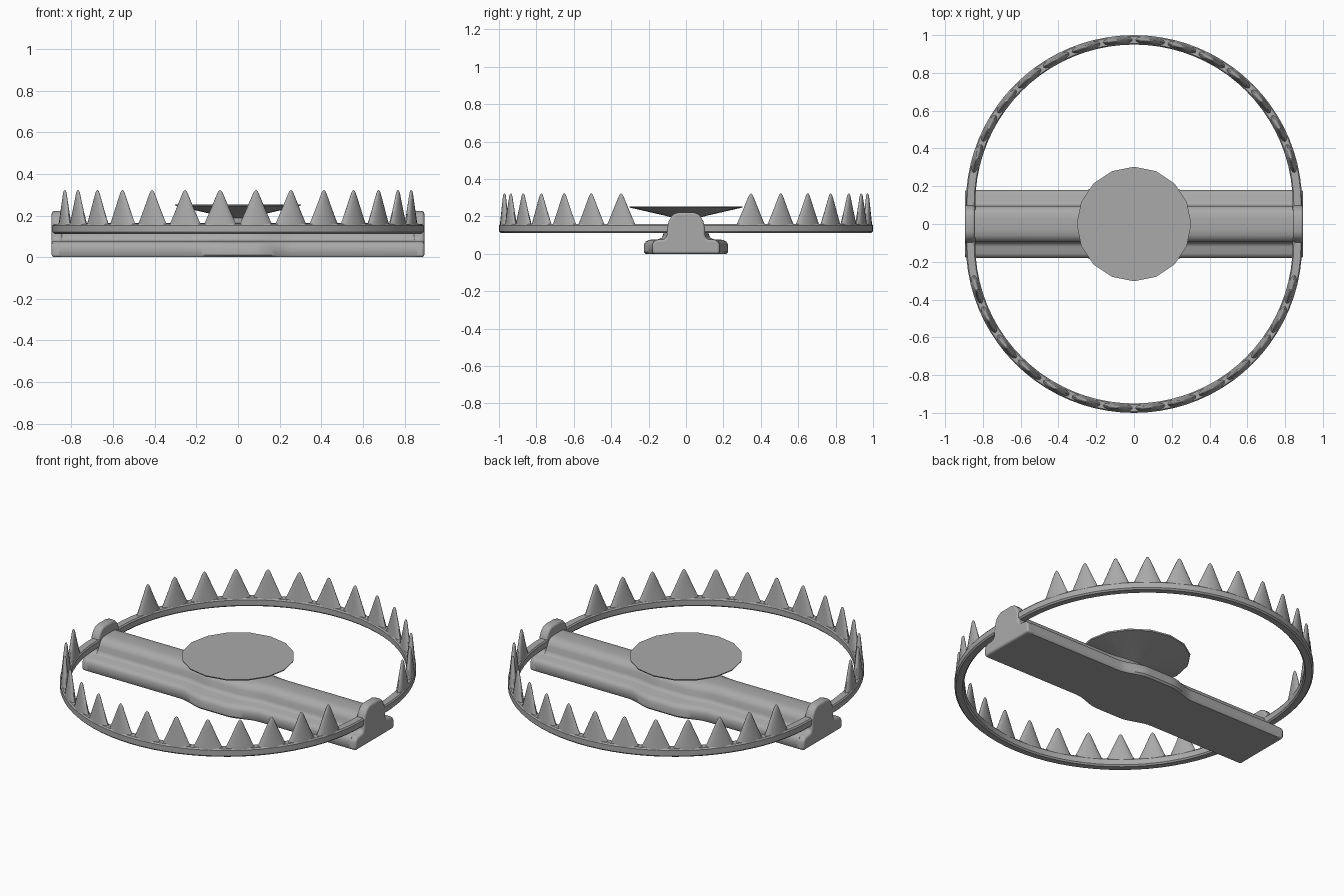
import bpy, bmesh, math

if "Cube" in bpy.data.objects:
    bpy.data.objects.remove(bpy.data.objects["Cube"])

steel = bpy.data.materials.new("grey steel")
steel.diffuse_color = (0.4, 0.4, 0.4, 1)
steel.use_nodes = True
steel.node_tree.nodes["Principled BSDF"].inputs["Base Color"].default_value = steel.diffuse_color


def loft(name, rings, closed=False, bevel=0.0, angle=40):
    """Skin a list of equal-length point rings; cap the ends unless closed."""
    bm = bmesh.new()
    vs = [[bm.verts.new(p) for p in r] for r in rings]
    n, m = len(vs), len(vs[0])
    for i in range(n if closed else n - 1):
        a, b = vs[i], vs[(i + 1) % n]
        for j in range(m):
            k = (j + 1) % m
            bm.faces.new((a[j], a[k], b[k], b[j]))
    if not closed:
        bm.faces.new(vs[0])
        bm.faces.new(vs[-1])
    bmesh.ops.recalc_face_normals(bm, faces=bm.faces)
    me = bpy.data.meshes.new(name)
    bm.to_mesh(me)
    bm.free()
    me.materials.append(steel)
    ob = bpy.data.objects.new(name, me)
    bpy.context.collection.objects.link(ob)
    if bevel:
        mod = ob.modifiers.new("bevel", "BEVEL")
        mod.width, mod.segments, mod.limit_method = bevel, 3, "ANGLE"
    bpy.ops.object.select_all(action="DESELECT")
    ob.select_set(True)
    bpy.context.view_layer.objects.active = ob
    bpy.ops.object.shade_smooth_by_angle(angle=math.radians(angle))
    return ob


def mirrored(half):
    """Close a right-hand (y, z) profile by mirroring it in y."""
    return half + [(-y, z) for y, z in reversed(half)]


# Base: stepped bar with a rounded ridge, widening in the middle
base_profile = mirrored([(.172, 0), (.18, .01), (.18, .05), (.172, .066), (.155, .075),
                         (.12, .078), (.105, .085), (.098, .1), (.095, .125),
                         (.083, .148), (.06, .161), (.03, .165)])


def bulge(x):
    t = min(1, max(0, (.26 - abs(x)) / .18))
    return 1 + .25 * t * t * (3 - 2 * t)


xs = [-.86] + [-.26 + .02 * i for i in range(27)] + [.86]
loft("base_bar", [[(x, y * bulge(x), z) for y, z in base_profile] for x in xs])

# End brackets: domed plates at both ends of the base
bracket_profile = mirrored([(.18, 0), (.18, .05), (.172, .066), (.155, .075),
                            (.12, .078), (.107, .085), (.102, .1), (.1, .15),
                            (.092, .175), (.08, .198), (.063, .214), (.04, .222)])
for side, label in ((-1, "left"), (1, "right")):
    loft("bracket_" + label,
         [[(side * x, y, z) for y, z in bracket_profile] for x in (.842, .895)], bevel=.012)

# Jaw ring: two half circles joined by short straight arms
R, OFF = .865, .11
path = []
for s in (1, -1):
    for i in range(41):
        a = math.pi * i / 40
        path.append((s * math.cos(a), s * math.sin(a), s * OFF))
ring_section = [(-.017, .112), (.017, .112), (.025, .12), (.025, .152),
                (.019, .16), (-.019, .16), (-.025, .152), (-.025, .12)]
loft("jaw_ring", [[((R + d) * c, (R + d) * s + o, z) for d, z in ring_section]
                  for c, s, o in path], closed=True, angle=30)

# Teeth: flattened cones following the ring, fourteen per jaw
tooth_levels = [(.15, .084, .024), (.163, .076, .023), (.18, .068, .021), (.23, .046, .016),
                (.28, .025, .011), (.308, .013, .008), (.318, .007, .005), (.322, .002, .002)]
for s, label in ((1, "back"), (-1, "front")):
    for i in range(14):
        a = math.radians(90 + 11.4 * (i - 6.5))
        rings = []
        for z, w, t in tooth_levels:
            ring = []
            for j in range(14):
                u = 2 * math.pi * j / 14
                b = a + w * math.cos(u) / R
                r = R + t * math.sin(u)
                ring.append((r * math.cos(b), s * (r * math.sin(b) + OFF), z))
            rings.append(ring)
        loft(f"{label}_tooth_{i + 1}", rings, angle=60)

# Trigger plate: sixteen-sided dish on a short stem
plate_levels = [(.05, .15), (.05, .188), (.12, .206), (.3, .247), (.303, .254)]
loft("trigger_plate", [[(r * math.cos(math.pi * j / 8), r * math.sin(math.pi * j / 8), z)
                        for j in range(16)] for r, z in plate_levels], angle=35)
